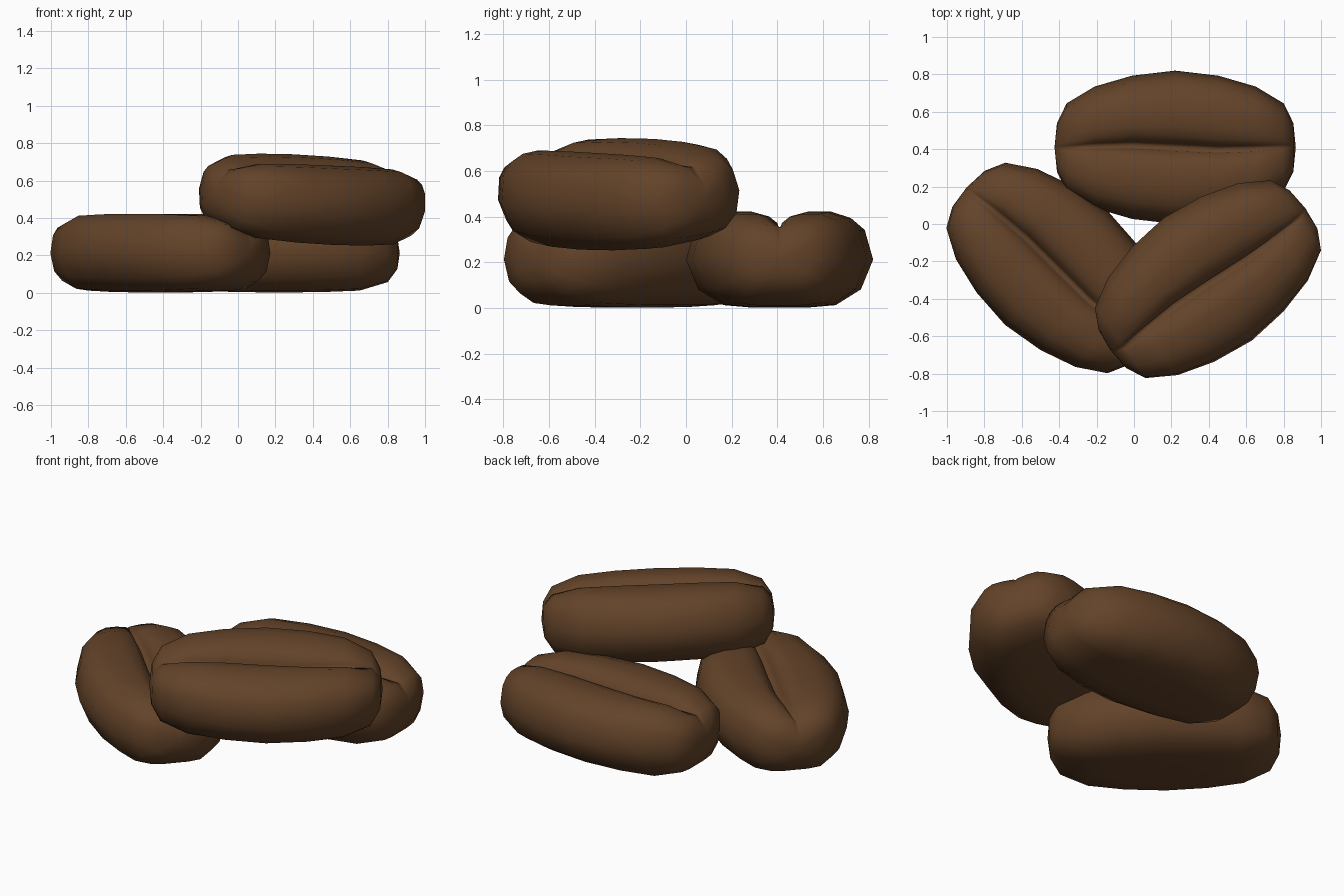
import bpy, bmesh
from math import radians, sin

if "Cube" in bpy.data.objects:
    bpy.data.objects.remove(bpy.data.objects["Cube"])

brown = bpy.data.materials.new("roasted_brown")
brown.diffuse_color = (0.125, 0.056, 0.022, 1)
brown.use_nodes = True
brown.node_tree.nodes["Principled BSDF"].inputs["Base Color"].default_value = brown.diffuse_color

# stations along the bean: position, half width, half height, crease strength
HALF = [(0.0, 0.41, 0.21, 1.0), (0.23, 0.383, 0.208, 0.9), (0.43, 0.325, 0.2, 0.6),
        (0.58, 0.235, 0.155, 0.1), (0.632, 0.13, 0.085, 0.0)]
STATIONS = [(-u, w, h, c) for u, w, h, c in reversed(HALF[1:])] + HALF

# right half of the cross-section: y, z, depth the crease pulls it down
SIDE = [(0.3, -1, 0), (0.6, -0.95, 0), (0.87, -0.62, 0), (1, 0, 0), (0.91, 0.62, 0),
        (0.76, 0.87, 0), (0.55, 1, 0), (0.3, 1, 0.0), (0.15, 0.98, 0.08), (0.05, 0.98, 0.3)]
SECTION = [(0, -1, 0)] + SIDE + [(0, 0.98, 0.75)] + [(-y, z, d) for y, z, d in reversed(SIDE)]


def bean(name, loc, yaw, roll=0, pitch=0):
    bm = bmesh.new()
    rings = []
    for u, w, h, c in STATIONS:
        # slight wave of the crease line
        ring = [bm.verts.new((u, y * w + 0.012 * sin(-6 * u) * (d > 0.05), (z - d * c) * h))
                for y, z, d in SECTION]
        rings.append(ring)
    n = len(SECTION)
    for a, b in zip(rings, rings[1:]):
        for i in range(n):
            j = (i + 1) % n
            bm.faces.new((a[i], a[j], b[j], b[i]))
    # blunt rounded tips
    for ring, x in ((rings[0], -0.645), (rings[-1], 0.645)):
        tip = bm.verts.new((x, 0, 0))
        for i in range(n):
            bm.faces.new((ring[i], ring[(i + 1) % n], tip))
    bmesh.ops.recalc_face_normals(bm, faces=bm.faces)
    for f in bm.faces:
        f.smooth = True
    me = bpy.data.meshes.new(name)
    bm.to_mesh(me)
    bm.free()
    me.materials.append(brown)
    ob = bpy.data.objects.new(name, me)
    bpy.context.collection.objects.link(ob)
    ob.location = loc
    ob.rotation_euler = (radians(roll), radians(pitch), radians(yaw))


# two beans on the ground, one leaning on top
bean("back_bean", (0.22, 0.41, 0.212), 0)
bean("left_bean", (-0.415, -0.235, 0.212), -42)
bean("top_bean", (0.395, -0.295, 0.495), 36, roll=10, pitch=2)
